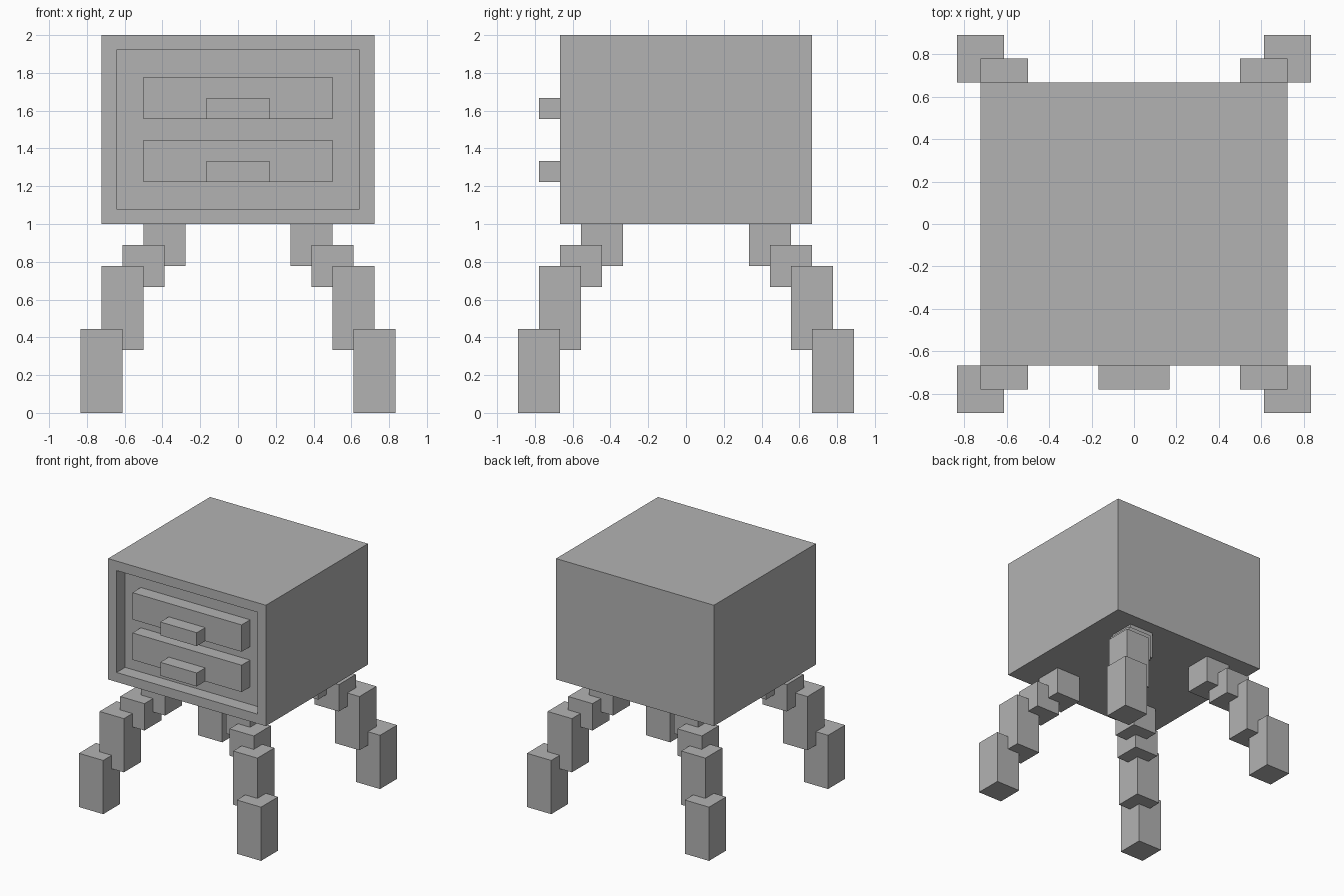
import bpy
import bmesh
from mathutils import Vector

old = bpy.data.objects.get("Cube")
if old:
    bpy.data.objects.remove(old, do_unlink=True)

U = 1 / 9  # block unit

grey = bpy.data.materials.new("plain_grey")
grey.use_nodes = True
grey.diffuse_color = (0.45, 0.45, 0.45, 1)
grey.node_tree.nodes["Principled BSDF"].inputs["Base Color"].default_value = (0.45, 0.45, 0.45, 1)


def box(name, low, high, recess=0):
    """Box between two corners, in block units, with an optional framed recess in its front."""
    low, high = Vector(low) * U, Vector(high) * U
    bm = bmesh.new()
    bmesh.ops.create_cube(bm, size=1)
    bmesh.ops.scale(bm, vec=high - low, verts=bm.verts)
    bmesh.ops.translate(bm, vec=(low + high) / 2, verts=bm.verts)
    if recess:
        bm.normal_update()
        front = min(bm.faces, key=lambda f: f.calc_center_median().y)
        bmesh.ops.inset_region(bm, faces=[front], thickness=recess * U)
        panel = bmesh.ops.extrude_face_region(bm, geom=[front])["geom"]
        verts = [g for g in panel if isinstance(g, bmesh.types.BMVert)]
        bmesh.ops.translate(bm, vec=(0, recess * U, 0), verts=verts)
        if front.is_valid:
            bmesh.ops.delete(bm, geom=[front], context="FACES_ONLY")
        bmesh.ops.recalc_face_normals(bm, faces=bm.faces)
    mesh = bpy.data.meshes.new(name)
    bm.to_mesh(mesh)
    bm.free()
    mesh.materials.append(grey)
    obj = bpy.data.objects.new(name, mesh)
    bpy.context.collection.objects.link(obj)
    return obj


# Cabinet with a framed recess in the front
box("cabinet", (-6.5, -6, 9), (6.5, 6, 18), recess=1)

# Drawers and their handles
for label, z in (("lower", 11), ("upper", 14)):
    box(label + "_drawer", (-4.5, -6, z), (4.5, -5, z + 2))
    box(label + "_handle", (-1.5, -7, z), (1.5, -6, z + 1))

# Stepped legs splaying outwards: bottom and top of each block, from hip to foot
segments = (("hip", 7, 9), ("knee", 6, 8), ("shin", 3, 7), ("foot", 0, 4))
for side, sx in (("left", 1), ("right", -1)):
    for end, sy in (("front", -1), ("back", 1)):
        for step, (part, bottom, top) in enumerate(segments):
            x, y = sx * (3.5 + step), sy * (4 + step)
            box(f"{end}_{side}_leg_{part}", (x - 1, y - 1, bottom), (x + 1, y + 1, top))
